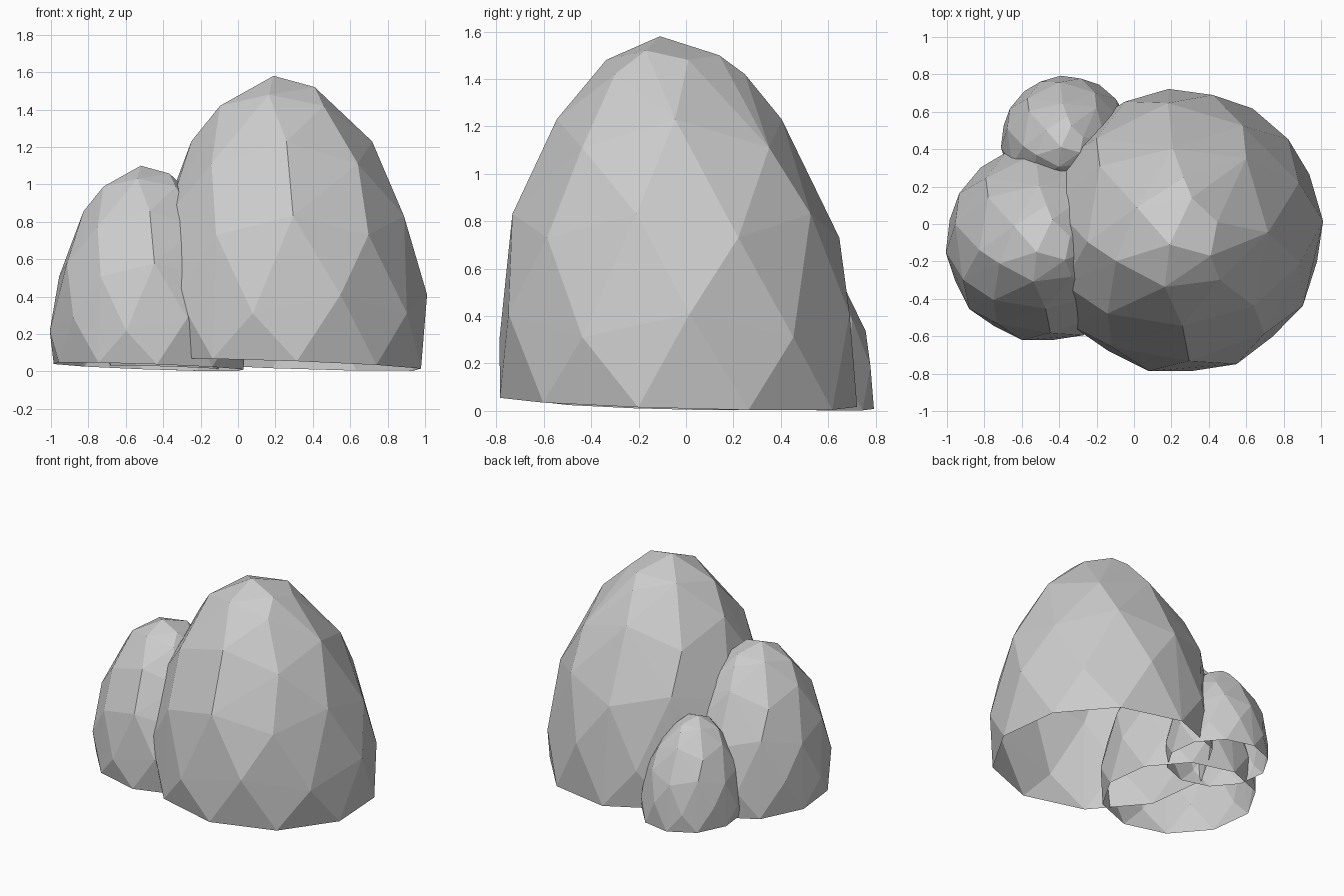
import bpy, bmesh, math

if "Cube" in bpy.data.objects:
    bpy.data.objects.remove(bpy.data.objects["Cube"])

# Boulder profile: height, centre x, centre y, radius x, radius y (about the peak)
PROFILE = [
    (0.00, 0.06, 0.08, 0.735, 0.745),
    (0.40, 0.06, 0.06, 0.755, 0.750),
    (0.78, 0.05, 0.055, 0.675, 0.685),
    (1.03, 0.035, 0.05, 0.590, 0.605),
    (1.22, 0.045, 0.04, 0.485, 0.475),
    (1.45, 0.015, 0.025, 0.295, 0.310),
    (1.53, 0.025, 0.040, 0.170, 0.170),
    (1.58, 0.0, 0.0, 0.0, 0.0),
]
# Facet rings: height, number of corners, first angle, up/down zigzag
RINGS = [(0.36, 10, 5, 0.05), (0.78, 10, -13, 0.05),
         (1.17, 8, 3, 0.06), (1.45, 6, 20, 0.03)]


def section(z):
    """Centre and radii of the boulder at height z."""
    for a, b in zip(PROFILE, PROFILE[1:]):
        if z <= b[0]:
            t = (z - a[0]) / (b[0] - a[0])
            return [p + (q - p) * t for p, q in zip(a[1:], b[1:])]
    return PROFILE[-1][1:]


def point(z, deg):
    cx, cy, rx, ry = section(z)
    a = math.radians(deg)
    return cx + 1.015 * rx * math.cos(a), cy + 1.015 * ry * math.sin(a)


def boulder_mesh():
    bm = bmesh.new()
    # slightly tilted open rim
    for i in range(10):
        x, y = point(0.03, -13 + 36 * i)
        bm.verts.new((x, y, 0.04 - 0.035 * x - 0.028 * y))
    # zigzag facet rings
    for z, n, first, zig in RINGS:
        for i in range(n):
            h = z + zig * (-1) ** i
            bm.verts.new((*point(h, first + 360 * i / n), h))
    # crest
    for x, y, z in [(0, 0, 1.58), (0.22, -0.06, 1.52), (0.12, 0.25, 1.50)]:
        bm.verts.new((x, y, z))
    bmesh.ops.convex_hull(bm, input=bm.verts[:])
    loose = [v for v in bm.verts if not v.link_faces]
    bmesh.ops.delete(bm, geom=loose, context='VERTS')
    bmesh.ops.recalc_face_normals(bm, faces=bm.faces[:])
    bm.normal_update()
    # open underside
    under = [f for f in bm.faces if f.normal.z < -0.7]
    bmesh.ops.delete(bm, geom=under, context='FACES')
    mesh = bpy.data.meshes.new("boulder")
    bm.to_mesh(mesh)
    bm.free()
    return mesh


mesh = boulder_mesh()
# The same boulder at three sizes, placed by its peak
for name, x, y, s in [("large_boulder", 0.19, -0.11, 1.0),
                      ("medium_boulder", -0.52, -0.15, 0.696),
                      ("small_boulder", -0.39, 0.41, 0.46)]:
    ob = bpy.data.objects.new(name, mesh)
    ob.location = (x, y, 0)
    ob.scale = (s, s, s)
    bpy.context.collection.objects.link(ob)
